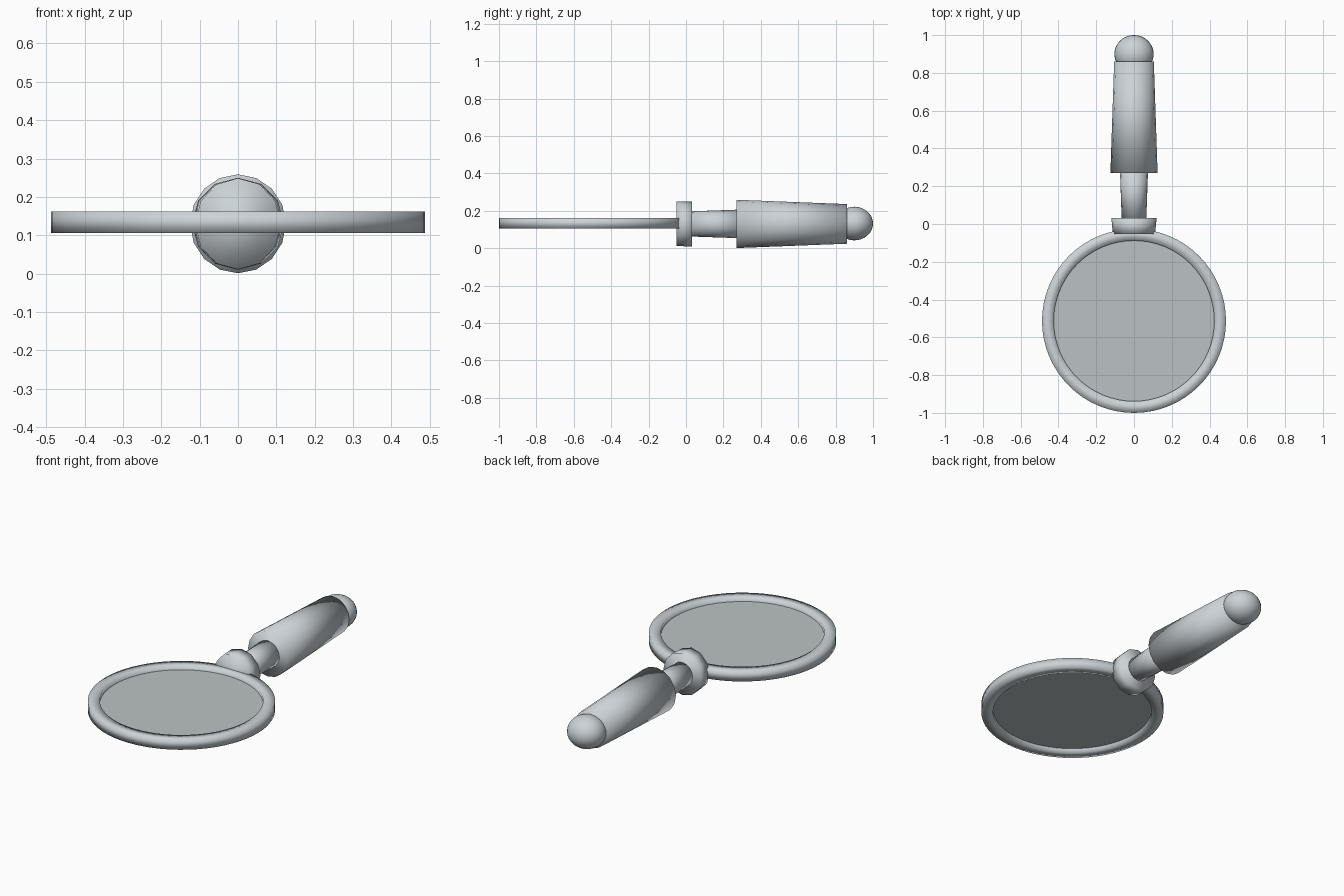
import bpy, bmesh, math
from mathutils import Vector

cube = bpy.data.objects.get("Cube")
if cube:
    bpy.data.objects.remove(cube)

AXIS_Z = 0.13      # height of the handle axis
RIM_Y = -0.513     # centre of the round head


def material(name, rgb):
    m = bpy.data.materials.new(name)
    m.use_nodes = True
    m.diffuse_color = (*rgb, 1)
    m.node_tree.nodes["Principled BSDF"].inputs["Base Color"].default_value = (*rgb, 1)
    return m


GREY = material("light_grey", (0.60, 0.65, 0.68))
GLASS = material("lens_grey", (0.50, 0.54, 0.55))


def finish(name, bm, mat, smooth=True):
    bmesh.ops.recalc_face_normals(bm, faces=bm.faces)
    for f in bm.faces:
        f.smooth = smooth
    mesh = bpy.data.meshes.new(name)
    bm.to_mesh(mesh)
    bm.free()
    mesh.materials.append(mat)
    ob = bpy.data.objects.new(name, mesh)
    bpy.context.collection.objects.link(ob)
    return ob


def tube(name, sides, sections):
    """Capped handle part; each section is (y, x radius, z radius)."""
    bm = bmesh.new()
    rings = []
    for y, rx, rz in sections:
        angles = [2 * math.pi * i / sides for i in range(sides)]
        rings.append([bm.verts.new((rx * math.sin(a), y, AXIS_Z + rz * math.cos(a)))
                      for a in angles])
    for a, b in zip(rings, rings[1:]):
        for i in range(sides):
            j = (i + 1) % sides
            bm.faces.new((a[i], a[j], b[j], b[i]))
    bm.faces.new(rings[0])
    bm.faces.new(rings[-1])
    return finish(name, bm, GREY)


# Round rim, a square section spun about the head centre
bm = bmesh.new()
section = [(0.425, 0.106), (0.487, 0.106), (0.487, 0.162), (0.425, 0.162)]
verts = [bm.verts.new((r, RIM_Y, z)) for r, z in section]
edges = [bm.edges.new((verts[i], verts[(i + 1) % 4])) for i in range(4)]
bmesh.ops.spin(bm, geom=verts + edges, cent=(0, RIM_Y, 0), axis=(0, 0, 1),
               angle=2 * math.pi, steps=64)
bmesh.ops.remove_doubles(bm, verts=bm.verts, dist=0.0001)
finish("rim", bm, GREY)

# Thin lens inside the rim
bm = bmesh.new()
bmesh.ops.create_cone(bm, cap_ends=True, segments=64, radius1=0.427, radius2=0.427, depth=0.012)
bmesh.ops.translate(bm, verts=bm.verts, vec=Vector((0, RIM_Y, 0.134)))
finish("lens", bm, GLASS, smooth=False)

# Handle parts from the head outward
tube("collar", 12, [(-0.052, 0.112, 0.119), (0.033, 0.12, 0.12)])
tube("neck", 16, [(0.02, 0.065, 0.067), (0.30, 0.075, 0.077)])
tube("grip", 16, [(0.27, 0.125, 0.129), (0.86, 0.105, 0.106)])

# Rounded end of the handle
bm = bmesh.new()
bmesh.ops.create_uvsphere(bm, u_segments=32, v_segments=16, radius=1)
bmesh.ops.scale(bm, verts=bm.verts, vec=(0.104, 0.1, 0.09))
bmesh.ops.translate(bm, verts=bm.verts, vec=Vector((0, 0.9, AXIS_Z + 0.002)))
finish("end_knob", bm, GREY)
